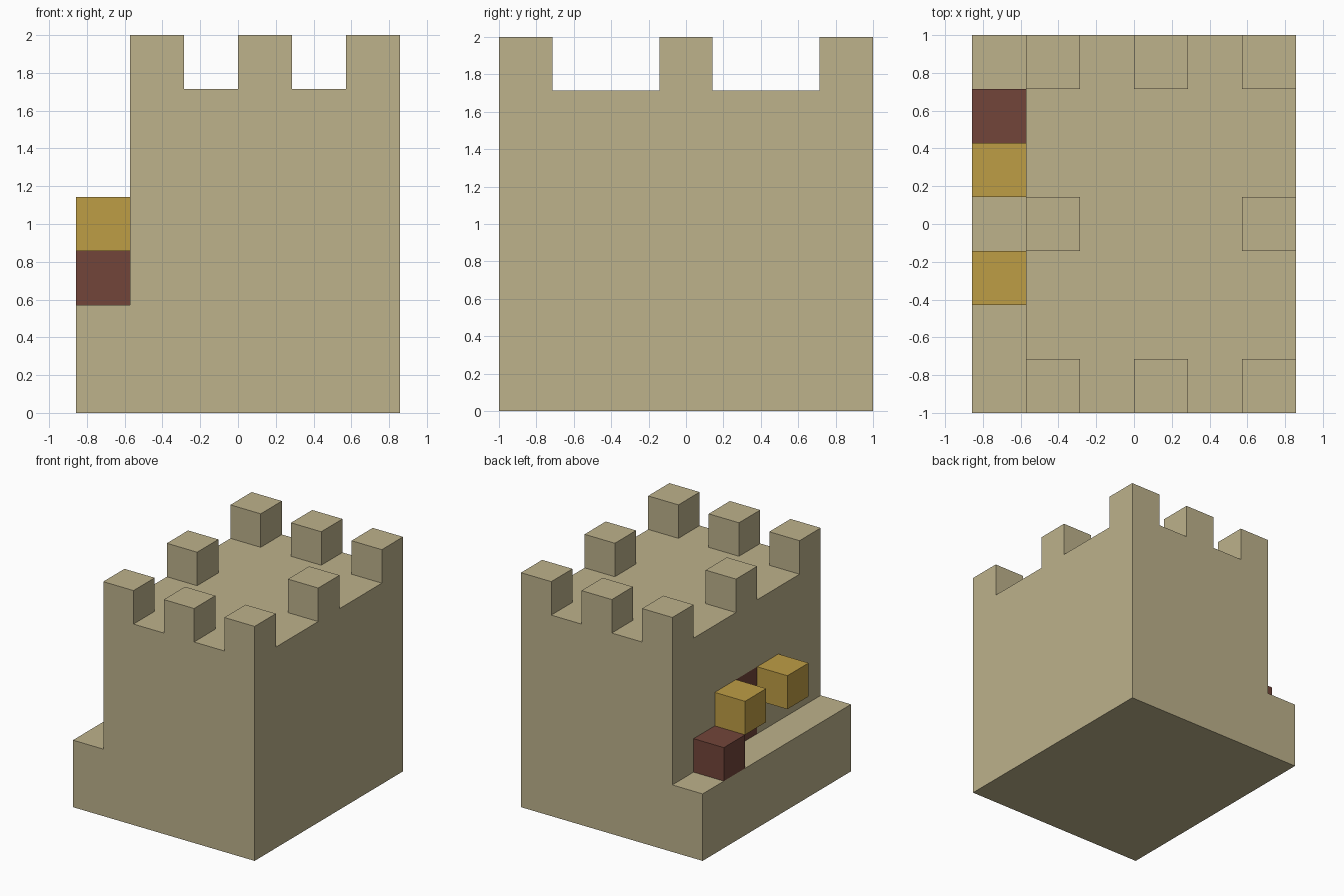
import bpy
import bmesh
from mathutils import Vector

if "Cube" in bpy.data.objects:
    bpy.data.objects.remove(bpy.data.objects["Cube"], do_unlink=True)

U = 2 / 7                            # one block
ORIGIN = Vector((-3 * U, -1, 0))     # corner of the 6 x 7 x 7 block grid


def at(x, y, z):
    return ORIGIN + Vector((x, y, z)) * U


def material(name, rgb):
    mat = bpy.data.materials.new(name)
    mat.use_nodes = True
    mat.diffuse_color = (*rgb, 1)
    mat.node_tree.nodes["Principled BSDF"].inputs["Base Color"].default_value = (*rgb, 1)
    return mat


stone = material("sand stone", (0.51, 0.445, 0.26))
red = material("dark red", (0.171, 0.06, 0.042))
gold = material("gold", (0.515, 0.337, 0.06))


def add_object(name, bm, *mats):
    bmesh.ops.recalc_face_normals(bm, faces=bm.faces)
    mesh = bpy.data.meshes.new(name)
    bm.to_mesh(mesh)
    bm.free()
    for mat in mats:
        mesh.materials.append(mat)
    obj = bpy.data.objects.new(name, mesh)
    bpy.context.collection.objects.link(obj)


def add_block(name, cell, mat):
    bm = bmesh.new()
    bmesh.ops.create_cube(bm, size=U)
    bmesh.ops.translate(bm, verts=bm.verts, vec=at(*(c + 0.5 for c in cell)))
    add_object(name, bm, mat)


def extrude(bm, faces, vec):
    new = bmesh.ops.extrude_face_region(bm, geom=faces)["geom"]
    bmesh.ops.translate(bm, verts=[v for v in new if isinstance(v, bmesh.types.BMVert)], vec=vec)


# Tower body: stepped profile (wall and ledge) extruded front to back
bm = bmesh.new()
profile = [(0, 0), (6, 0), (6, 6), (1, 6), (1, 2), (0, 2)]
front = bm.faces.new([bm.verts.new(at(x, 0, z)) for x, z in profile])
back = bmesh.ops.extrude_face_region(bm, geom=[front], use_keep_orig=True)["geom"]
bmesh.ops.translate(bm, verts=[v for v in back if isinstance(v, bmesh.types.BMVert)], vec=(0, 2, 0))
bmesh.ops.recalc_face_normals(bm, faces=bm.faces)

# Cut the faces along the block grid
cuts = [((i, 0, 0), (1, 0, 0)) for i in range(1, 6)]
cuts += [((0, j, 0), (0, 1, 0)) for j in range(1, 7)]
cuts += [((0, 0, k), (0, 0, 1)) for k in (2, 4)]
for point, normal in cuts:
    bmesh.ops.bisect_plane(bm, geom=bm.verts[:] + bm.edges[:] + bm.faces[:],
                           dist=1e-5, plane_co=at(*point), plane_no=normal)


def cell_of(face):
    return (face.calc_center_median() - ORIGIN) / U


# Door in the wall above the ledge
for f in bm.faces:
    c = cell_of(f)
    if abs(c.x - 1) < 0.01 and abs(c.y - 3.5) < 0.1 and 2 < c.z < 4:
        f.material_index = 1

# Battlements around the roof, raised from alternate cells
merlons = []
for f in bm.faces:
    c = cell_of(f)
    i, j = int(c.x), int(c.y)
    if c.z > 5.99 and i in (1, 3, 5) and j in (0, 3, 6) and (i, j) != (3, 3):
        merlons.append(f)
extrude(bm, merlons, (0, 0, U))

# Merge the flat faces again, keeping the door's outline
bmesh.ops.dissolve_limit(bm, angle_limit=0.01, verts=bm.verts[:], edges=bm.edges[:],
                         delimit={'MATERIAL'})
add_object("tower_body", bm, stone, red)

# Blocks beside the door
add_block("ledge_block", (0, 5, 2), red)
add_block("back_lamp", (0, 4, 3), gold)
add_block("front_lamp", (0, 2, 3), gold)
